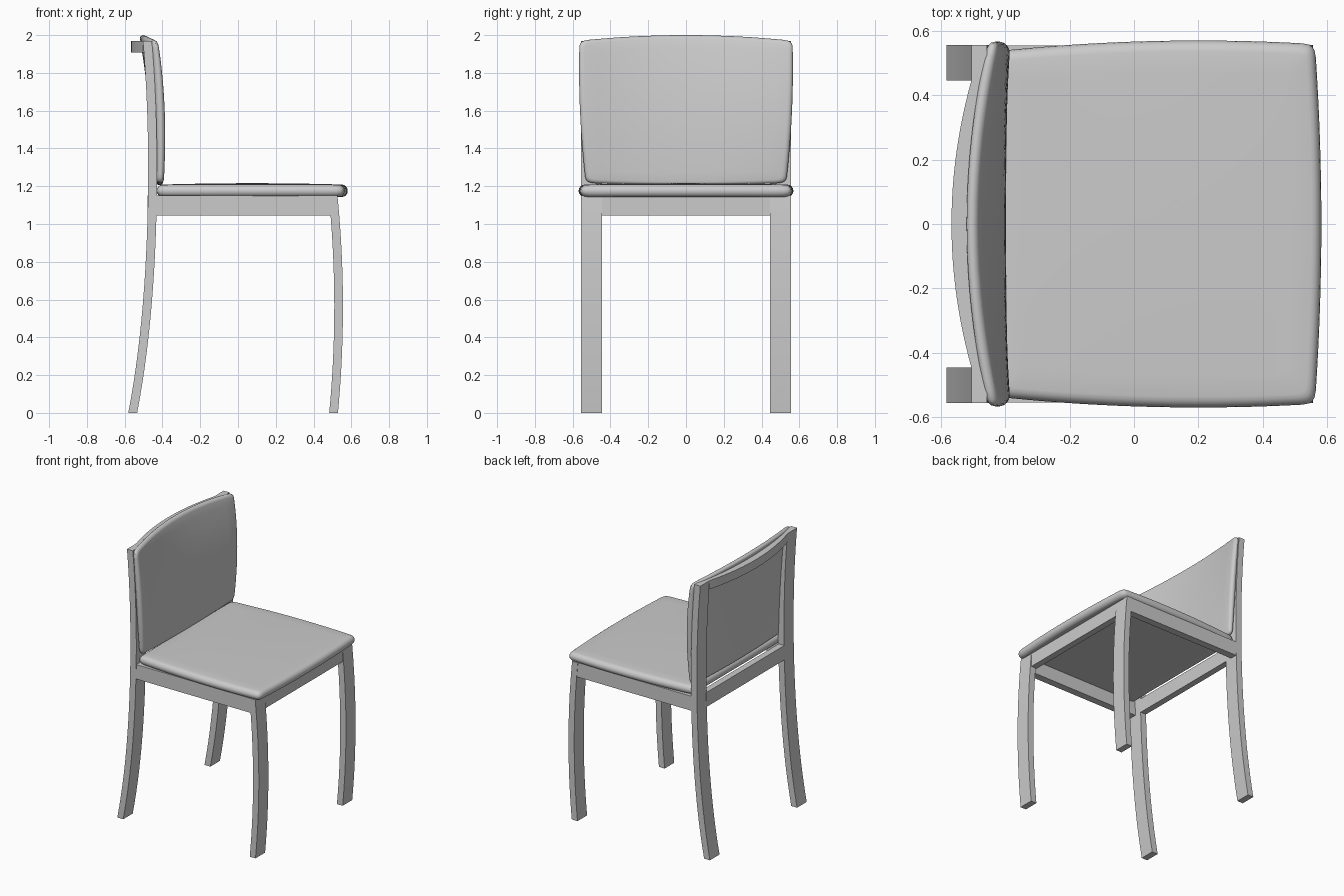
import bpy, bmesh, math
from mathutils import Vector

if "Cube" in bpy.data.objects:
    bpy.data.objects.remove(bpy.data.objects["Cube"])


def finish(name, bm):
    bmesh.ops.recalc_face_normals(bm, faces=bm.faces)
    me = bpy.data.meshes.new(name)
    bm.to_mesh(me)
    bm.free()
    ob = bpy.data.objects.new(name, me)
    bpy.context.collection.objects.link(ob)
    bpy.ops.object.select_all(action='DESELECT')
    bpy.context.view_layer.objects.active = ob
    ob.select_set(True)
    bpy.ops.object.shade_smooth_by_angle(angle=math.radians(35))
    return ob


def skin(bm, rings):
    """Bridge consecutive closed rings of vertices and cap both ends."""
    rows = [[bm.verts.new(p) for p in r] for r in rings]
    n = len(rows[0])
    for a, b in zip(rows, rows[1:]):
        for i in range(n):
            j = (i + 1) % n
            bm.faces.new((a[i], a[j], b[j], b[i]))
    bm.faces.new(rows[0])
    bm.faces.new(rows[-1])


def bar(name, sections):
    bm = bmesh.new()
    skin(bm, sections)
    return finish(name, bm)


def box(name, x0, x1, y0, y1, z0, z1):
    return bar(name, [[(x0, y0, z), (x1, y0, z), (x1, y1, z), (x0, y1, z)]
                      for z in (z0, z1)])


def curve_x(pts, z):
    """Smooth polynomial through (z, x) points."""
    return sum(x * math.prod((z - b) / (a - b) for b, _ in pts if b != a)
               for a, x in pts)


def leg(name, pts, thick, top, side, n=24):
    y0, y1 = sorted((side * 0.445, side * 0.555))
    secs = []
    for i in range(n + 1):
        z = top * i / n
        x = curve_x(pts, z)
        a, b = x - thick / 2, x + thick / 2
        secs.append([(a, y0, z), (b, y0, z), (b, y1, z), (a, y1, z)])
    return bar(name, secs)


def outline(a, r, m=24):
    """Rounded square of half size a, denser points at the corners."""
    pts = []
    for k in range(4):
        ca, sa = round(math.cos(k * math.pi / 2)), round(math.sin(k * math.pi / 2))
        for i in range(m):
            s = a * math.sin(math.pi / 2 * (2 * i / m - 1))
            p = Vector((a * ca - s * sa, a * sa + s * ca))
            c = a - r
            core = Vector((max(-c, min(c, p.x)), max(-c, min(c, p.y))))
            d = p - core
            pts.append(core + d.normalized() * r if d.length > 0 else p)
    return pts


def cushion(name, warp, edge, corner, segs=8):
    """Pillow slab: warp(u, v, w) maps the unit slab (w 0..1) into place."""
    inner = [0.02] + [i / 8 for i in range(1, 8)]
    base = outline(1, corner)
    flat = 1 - edge
    levels = [(s * flat, 0) for s in inner]
    for i in range(segs + 1):
        t = math.pi * (i / segs - 0.5)
        levels.append((flat + edge * math.cos(t), 0.5 + 0.5 * math.sin(t)))
    levels += [(s * flat, 1) for s in reversed(inner)]
    bm = bmesh.new()
    skin(bm, [[warp(p.x * s, p.y * s, w) for p in base] for s, w in levels])
    return finish(name, bm)


# Legs; the rear pair runs up as back posts
FRONT = [(0, 0.506), (0.6, 0.5325), (1.145, 0.504)]
REAR = [(0, -0.5575), (0.4, -0.4975), (0.8, -0.465), (1.2, -0.4525), (1.97, -0.48)]
for side, tag in ((-1, "right"), (1, "left")):
    leg("front_leg_" + tag, FRONT, 0.046, 1.15, side)
    leg("rear_leg_" + tag, REAR, 0.047, 1.97, side)
    # Side aprons
    y0, y1 = sorted((side * 0.50, side * 0.553))
    box("side_apron_" + tag, -0.45, 0.50, y0, y1, 1.045, 1.15)

# Front and rear aprons
box("front_apron", 0.48, 0.527, -0.45, 0.45, 1.045, 1.15)
box("rear_apron", -0.478, -0.432, -0.45, 0.45, 1.045, 1.15)

# Bowed top rail between the posts
rail = []
for i in range(25):
    y = 0.45 * (i / 12 - 1)
    x = -0.503 - 0.063 * (1 - (y / 0.45) ** 2)
    rail.append([(x, y, 1.907), (x + 0.05, y, 1.907), (x + 0.05, y, 1.97), (x, y, 1.97)])
bar("top_rail", rail)


# Seat cushion
def seat_warp(u, v, w):
    x = 0.0725 + 0.5025 * u
    x += (0.006 - 0.02 * v * v) * (1 + u) / 2
    y = v * (0.569 - 0.085 * (x - 0.2) ** 2)
    crown = 0.008 * (1 - u * u) * (1 - v * v)
    return (x, y, 1.143 + (0.065 + crown) * w)


cushion("seat_cushion", seat_warp, 0.06, 0.06)


# Back cushion, bowed more towards its top
def back_warp(u, v, w):
    low = 1.218 - 0.013 * (1 - u * u)
    high = 1.97 + 0.03 * (1 - u * u)
    z = low + (high - low) * (v + 1) / 2
    y = u * (0.566 - 0.1 * (z - 1.82) ** 2)
    bow = 0.062 * (z - 1.15) / 0.85 * (1 - (y / 0.56) ** 2)
    x = curve_x(REAR, min(z, 1.99)) + 0.0225 - bow
    return (x + w * 0.05 * (1 - 0.25 * v * v), y, z)


cushion("back_cushion", back_warp, 0.05, 0.07)
